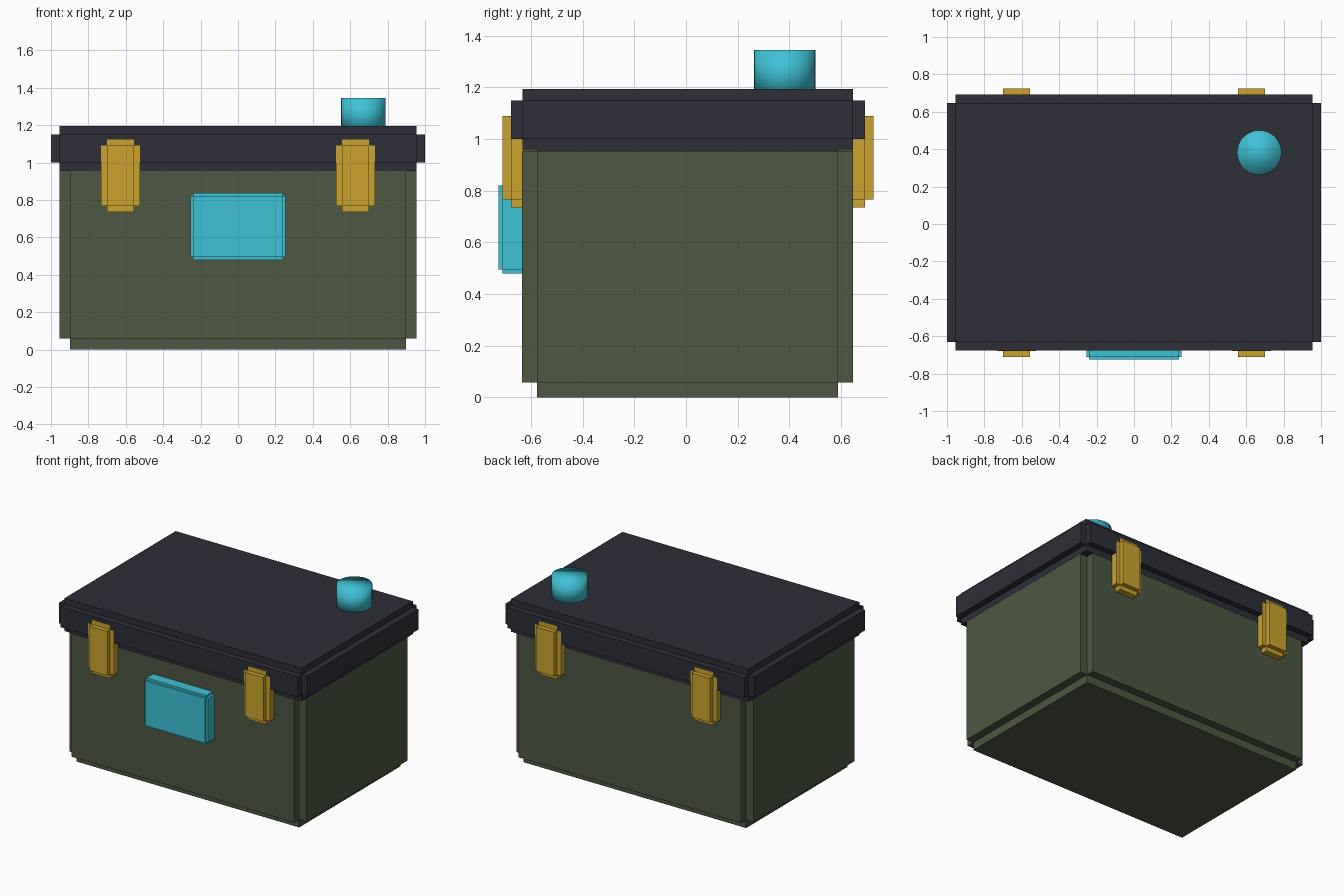
import bpy
import bmesh
from mathutils import Vector

cube = bpy.data.objects.get("Cube")
if cube:
    bpy.data.objects.remove(cube, do_unlink=True)


def material(name, hex_code):
    """Flat colour from an sRGB hex string, stored as linear values."""
    srgb = [int(hex_code[i:i + 2], 16) / 255 for i in (0, 2, 4)]
    colour = [((c + 0.055) / 1.055) ** 2.4 for c in srgb] + [1.0]
    mat = bpy.data.materials.new(name)
    mat.use_nodes = True
    mat.diffuse_color = colour
    mat.node_tree.nodes["Principled BSDF"].inputs["Base Color"].default_value = colour
    return mat


olive = material("olive green", "4D5843")
charcoal = material("dark charcoal", "2E2E38")
brass = material("brass yellow", "CDA42E")
cyan = material("bright cyan", "3EC2D6")


def add_object(name, bm, mat):
    mesh = bpy.data.meshes.new(name)
    bm.to_mesh(mesh)
    bm.free()
    mesh.materials.append(mat)
    obj = bpy.data.objects.new(name, mesh)
    bpy.context.collection.objects.link(obj)
    return obj


def notched_box(name, low, high, notch, mat):
    """Box with a square step cut along every edge."""
    low, high = Vector(low), Vector(high)
    bm = bmesh.new()
    bmesh.ops.create_cube(bm, size=1)
    core = high - low - Vector((2 * notch,) * 3)
    bmesh.ops.scale(bm, vec=core, verts=bm.verts)
    bmesh.ops.translate(bm, vec=(low + high) / 2, verts=bm.verts)
    bm.normal_update()
    # raise each side of the core as its own slab
    raised = bmesh.ops.extrude_discrete_faces(bm, faces=bm.faces[:])["faces"]
    for face in raised:
        face.normal_update()
        bmesh.ops.translate(bm, vec=face.normal * notch, verts=face.verts)
    bmesh.ops.remove_doubles(bm, verts=bm.verts, dist=0.0001)
    bm.normal_update()
    return add_object(name, bm, mat)


# Chest body and lid
notched_box("chest_body", (-0.955, -0.635, 0), (0.955, 0.647, 1.013), 0.058, olive)
notched_box("lid", (-1, -0.677, 0.956), (1, 0.692, 1.195), 0.045, charcoal)

# Pairs of latches on the front and back
for side, x in (("left", 0.628), ("right", -0.628)):
    for end, y0, y1 in (("front", -0.71, -0.56), ("back", 0.575, 0.725)):
        notched_box(f"{end}_latch_{side}", (x - 0.105, y0, 0.735),
                    (x + 0.105, y1, 1.122), 0.032, brass)

# Raised panel on the front
notched_box("front_panel", (-0.255, -0.725, 0.48), (0.255, -0.6, 0.836), 0.015, cyan)

# Round knob on the lid, smooth all over
bm = bmesh.new()
bmesh.ops.create_cone(bm, cap_ends=True, segments=32, radius1=0.119,
                      radius2=0.119, depth=0.18)
bmesh.ops.translate(bm, vec=(0.67, 0.382, 1.256), verts=bm.verts)
for face in bm.faces:
    face.smooth = True
add_object("lid_knob", bm, cyan)
